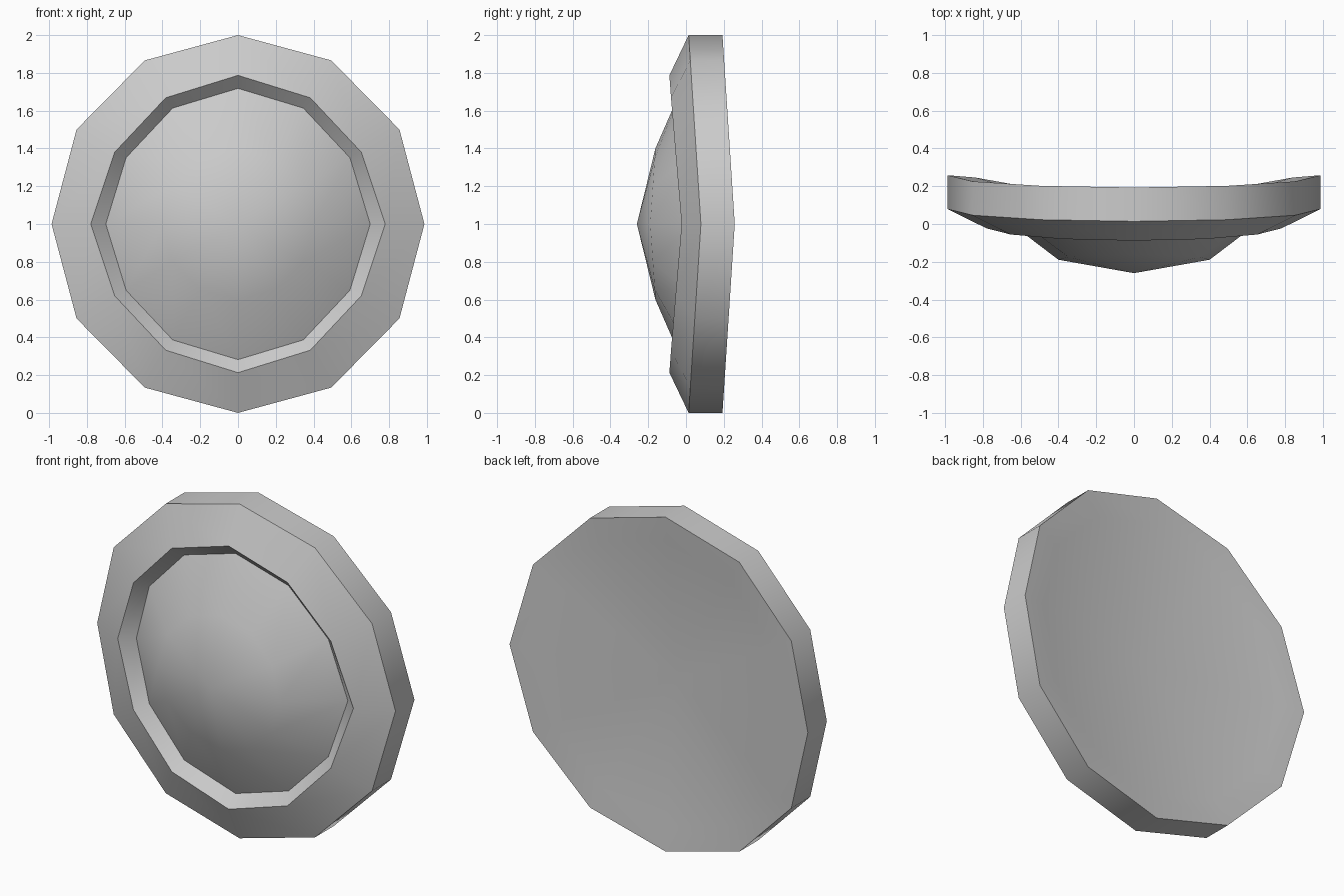
import bpy, bmesh, math

if "Cube" in bpy.data.objects:
    bpy.data.objects.remove(bpy.data.objects["Cube"])

SIDES = 12


def ring(bm, rx, rz, y, sweep, pinch):
    """12-sided ring facing -y; left and right ends swept back, diagonals pinched in."""
    verts = []
    for i in range(SIDES):
        a = 2 * math.pi * i / SIDES
        c, s = math.cos(a), math.sin(a)
        k = 1 - pinch * abs(math.sin(2 * a) * c)
        verts.append(bm.verts.new((k * rx * c, y + sweep * (1 - abs(s)), 1 + k * rz * s)))
    return verts


def build(name, rings, front_tip, back_tip):
    """Skin a stack of rings and close both ends with a fan."""
    bm = bmesh.new()
    loops = [ring(bm, *r) for r in rings]
    for a, b in zip(loops, loops[1:]):
        for i in range(SIDES):
            j = (i + 1) % SIDES
            bm.faces.new((a[i], a[j], b[j], b[i]))
    for tip, loop in ((front_tip, loops[0]), (back_tip, loops[-1])):
        c = bm.verts.new((0, tip, 1))
        for i in range(SIDES):
            bm.faces.new((c, loop[i], loop[(i + 1) % SIDES]))
    bmesh.ops.recalc_face_normals(bm, faces=bm.faces[:])
    mesh = bpy.data.meshes.new(name)
    bm.to_mesh(mesh)
    bm.free()
    obj = bpy.data.objects.new(name, mesh)
    bpy.context.collection.objects.link(obj)
    bpy.ops.object.select_all(action='DESELECT')
    obj.select_set(True)
    bpy.context.view_layer.objects.active = obj
    bpy.ops.object.shade_smooth_by_angle(angle=math.radians(35))
    return obj


# closed shield: domed boss, groove, sloped rim, outer wall, back lip and dished back
build("round_shield", [
    (0.40, 0.40, -0.162, -0.027, 0),        # middle of the boss
    (0.70, 0.718, -0.023, 0.062, 0.03),     # foot of the boss, bottom of the groove
    (0.78, 0.787, -0.088, 0.065, 0.045),    # raised inner edge of the rim
    (0.987, 1.0, 0.014, 0.065, 0),          # outer front edge
    (0.987, 1.0, 0.193, 0.065, 0),          # outer back edge
    (0.84, 0.85, 0.180, 0.066, 0),          # inner edge of the back lip
], front_tip=-0.26, back_tip=0.095)
